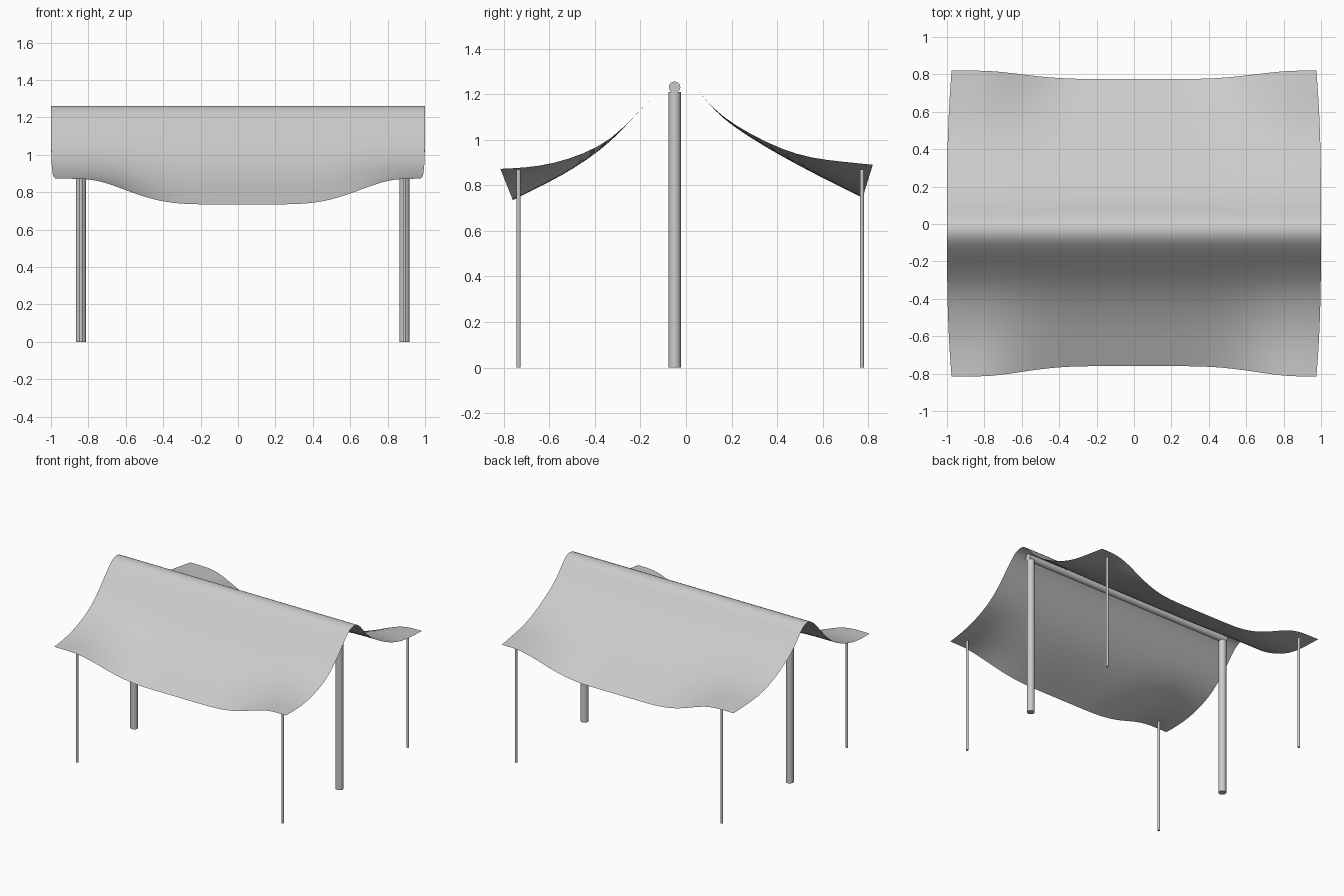
import bpy
from mathutils import Vector

cube = bpy.data.objects.get("Cube")
if cube:
    bpy.data.objects.remove(cube, do_unlink=True)

LEFT, RIGHT = 0.89, -0.84   # pole lines along x
RIDGE_Y, RIDGE_Z = -0.05, 1.23

# Cross-sections (y, z) of the cloth: front slope, ridge, back slope
RIDGE = [(-0.22, 1.108), (-0.13, 1.21), (-0.08, 1.252), (-0.045, 1.263), (0, 1.262),
         (0.04, 1.232), (0.09, 1.17)]
MIDDLE = [(-0.76, 0.735), (-0.66, 0.785), (-0.55, 0.84), (-0.44, 0.908), (-0.33, 0.99)] + RIDGE + [
          (0.16, 1.092), (0.28, 1.01), (0.42, 0.927), (0.55, 0.858), (0.66, 0.802), (0.775, 0.745)]
ENDS = [(-0.815, 0.872), (-0.7, 0.877), (-0.58, 0.895), (-0.45, 0.937), (-0.33, 0.998)] + RIDGE + [
        (0.16, 1.1), (0.28, 1.025), (0.42, 0.957), (0.55, 0.918), (0.7, 0.902), (0.82, 0.89)]


def lift(x):
    """How far the hem is held up by the corner poles: 0 mid-span, 1 at the poles."""
    t = (abs(x - 0.025) - 0.15) / 0.73
    t = min(max(t, 0), 1)
    return (t * t * (3 - 2 * t)) ** 2


def make_cloth(rows=28):
    verts, faces = [], []
    n = len(MIDDLE)
    for i in range(rows + 1):
        x = -1 + 2 * i / rows
        w = lift(x)
        for (my, mz), (ey, ez) in zip(MIDDLE, ENDS):
            y, z = my + (ey - my) * w, mz + (ez - mz) * w
            # the ends draw in slightly towards the hems
            verts.append((x * (1 - 0.025 * abs(y / 0.82) ** 3), y, z))
    for i in range(rows):
        for j in range(n - 1):
            a = i * n + j
            faces.append((a, a + n, a + n + 1, a + 1))
    mesh = bpy.data.meshes.new("canopy_cloth")
    mesh.from_pydata(verts, [], faces)
    mesh.shade_smooth()
    cloth = bpy.data.objects.new("canopy_cloth", mesh)
    bpy.context.collection.objects.link(cloth)
    sub = cloth.modifiers.new("Smooth drape", "SUBSURF")
    sub.levels = sub.render_levels = 1
    sub.boundary_smooth = "PRESERVE_CORNERS"


def make_rod(name, start, end, radius):
    start, end = Vector(start), Vector(end)
    axis = end - start
    bpy.ops.mesh.primitive_cylinder_add(
        vertices=32, radius=radius, depth=axis.length, location=(start + end) / 2,
        rotation=axis.to_track_quat("Z", "Y").to_euler())
    bpy.context.object.name = name
    bpy.ops.object.shade_smooth_by_angle()


make_cloth()

# Ridge beam, two main posts and four thin corner poles
make_rod("ridge_beam", (RIGHT - 0.025, RIDGE_Y, RIDGE_Z), (LEFT + 0.025, RIDGE_Y, RIDGE_Z), 0.025)
for side, x in (("left", LEFT), ("right", RIGHT)):
    make_rod(f"main_post_{side}", (x, RIDGE_Y, 0), (x, RIDGE_Y, 1.21), 0.027)
    for end, y in (("front", -0.735), ("back", 0.772)):
        make_rod(f"corner_pole_{end}_{side}", (x, y, 0), (x, y, 0.87), 0.009)
